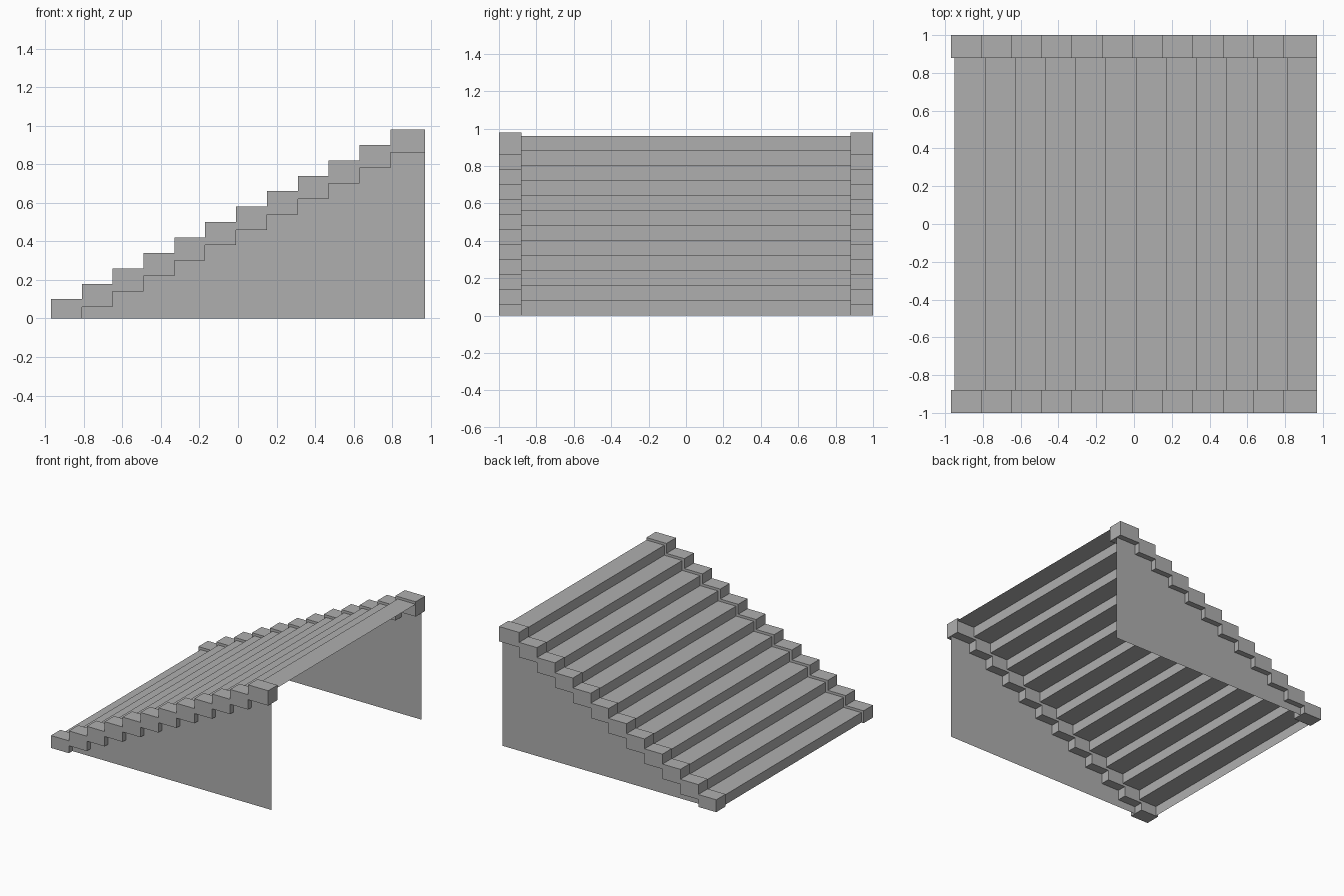
import bpy, bmesh

if "Cube" in bpy.data.objects:
    bpy.data.objects.remove(bpy.data.objects["Cube"])

STEPS, RUN, RISE = 12, 0.16, 0.08
X0, X1 = -0.97, 0.97

# Dark grey shared by all parts
stone = bpy.data.materials.new("dark_grey")
stone.diffuse_color = (0.43, 0.43, 0.43, 1)
stone.use_nodes = True
stone.node_tree.nodes["Principled BSDF"].inputs["Base Color"].default_value = stone.diffuse_color


def make_object(name, bm):
    mesh = bpy.data.meshes.new(name)
    bm.to_mesh(mesh)
    bm.free()
    mesh.materials.append(stone)
    obj = bpy.data.objects.new(name, mesh)
    bpy.context.collection.objects.link(obj)
    return obj


def profile_face(bm, points, y):
    return bm.faces.new([bm.verts.new((x, y, z)) for x, z in points])


# Stepped curb outline: upper edge going up, lower edge coming back down
upper, lower = [], []
for i in range(STEPS):
    xa = X0 + RUN * i
    xb = X1 if i == STEPS - 1 else xa + RUN
    top = 0.10 + RISE * i
    bottom = max(0.0, top - 0.12)
    upper += [(xa, top), (xb, top)]
    lower += [(xa, bottom), (xb, bottom)]
curb_outline = upper + lower[::-1]

for side, sign in (("front", -1), ("back", 1)):
    # Curb running up the side of the stairs
    bm = bmesh.new()
    face = profile_face(bm, curb_outline, sign * 0.88)
    new = bmesh.ops.extrude_face_region(bm, geom=[face])["geom"]
    verts = [v for v in new if isinstance(v, bmesh.types.BMVert)]
    bmesh.ops.translate(bm, verts=verts, vec=(0, sign * 0.12, 0))
    bmesh.ops.recalc_face_normals(bm, faces=bm.faces)
    make_object(side + "_curb", bm)

    # Thin side wall below the curb, its sloped top hidden inside the curb
    bm = bmesh.new()
    wall = profile_face(bm, [(-0.95, 0), (X1, 0), (X1, 0.95)], sign * 0.955)
    wall.normal_update()
    if wall.normal.y * sign < 0:
        wall.normal_flip()
    make_object(side + "_wall", bm)

# Zigzag sheet of risers and treads between the curbs
bm = bmesh.new()
path = [(-0.95, 0.0)]
for i in range(STEPS):
    x = -0.95 + RUN * i
    path += [(x, RISE * (i + 1)), (x + RUN, RISE * (i + 1))]
rows = [[bm.verts.new((x, y, z)) for y in (-0.88, 0.88)] for x, z in path]
for a, b in zip(rows, rows[1:]):
    bm.faces.new((a[0], b[0], b[1], a[1]))
make_object("stair_treads", bm)
